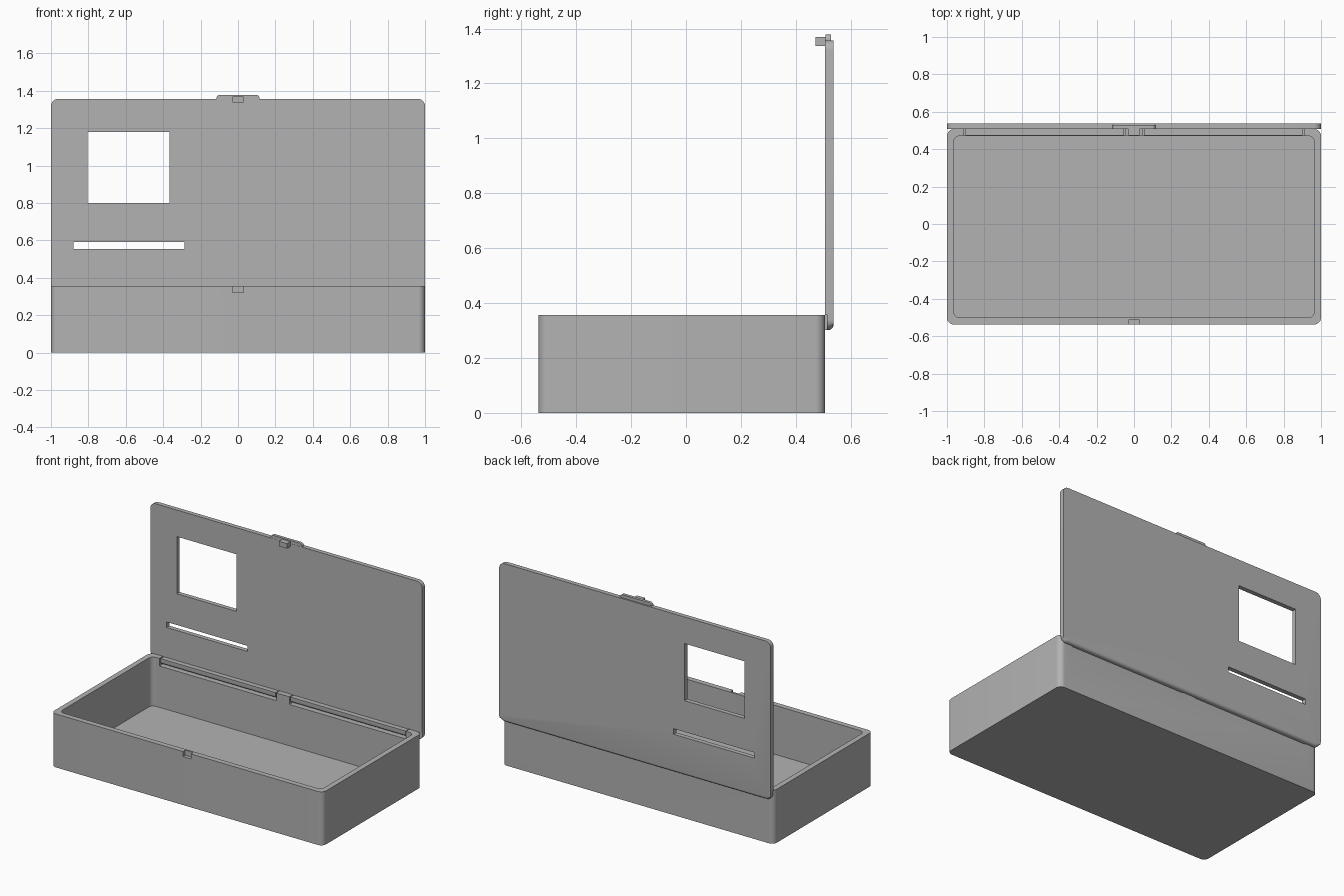
import bpy, bmesh, math
from mathutils import Matrix

cube = bpy.data.objects.get("Cube")
if cube:
    bpy.data.objects.remove(cube, do_unlink=True)

grey = bpy.data.materials.new("plain grey")
grey.use_nodes = True
grey.diffuse_color = (0.45, 0.45, 0.45, 1)
grey.node_tree.nodes["Principled BSDF"].inputs["Base Color"].default_value = (0.45, 0.45, 0.45, 1)

HW, HD = 1.0, 0.537               # half width, half depth
BACK, RIM = 0.507, 0.356          # back face and rim of the tray
WALL = 0.036
LID_LOW, LID_HIGH = 0.302, 1.357
UPRIGHT = Matrix.Rotation(math.radians(90), 4, 'X')


def slab(name, u, v, w, radius=0.0, upright=False):
    """Rounded rectangle u by v, extruded over w; upright maps (u, v, w) to (x, z, y)."""
    bm = bmesh.new()
    points = []
    corners = [(u[1], v[1], 0), (u[0], v[1], 90), (u[0], v[0], 180), (u[1], v[0], 270)]
    for cu, cv, start in corners:
        su = 1 if cu == u[1] else -1
        sv = 1 if cv == v[1] else -1
        steps = 8 if radius else 0
        for i in range(steps + 1):
            a = math.radians(start + 90 * i / max(steps, 1))
            points.append((cu - su * radius + radius * math.cos(a) if radius else cu,
                           cv - sv * radius + radius * math.sin(a) if radius else cv))
    low, high = (-w[1], -w[0]) if upright else w
    face = bm.faces.new([bm.verts.new((p, q, low)) for p, q in points])
    made = bmesh.ops.extrude_face_region(bm, geom=[face])
    top = [g for g in made["geom"] if isinstance(g, bmesh.types.BMVert)]
    bmesh.ops.translate(bm, verts=top, vec=(0, 0, high - low))
    if upright:
        bm.transform(UPRIGHT)
    bmesh.ops.recalc_face_normals(bm, faces=bm.faces)
    mesh = bpy.data.meshes.new(name)
    bm.to_mesh(mesh)
    bm.free()
    mesh.materials.append(grey)
    obj = bpy.data.objects.new(name, mesh)
    bpy.context.collection.objects.link(obj)
    return obj


def combine(target, tool, operation='DIFFERENCE'):
    tool.hide_render = True
    mod = target.modifiers.new("combine", 'BOOLEAN')
    mod.object, mod.operation, mod.solver = tool, operation, 'EXACT'
    bpy.context.view_layer.objects.active = target
    bpy.ops.object.modifier_apply(modifier=mod.name)
    bpy.data.objects.remove(tool, do_unlink=True)


def smooth(obj):
    bpy.ops.object.select_all(action='DESELECT')
    obj.select_set(True)
    bpy.context.view_layer.objects.active = obj
    bpy.ops.object.shade_smooth_by_angle(angle=math.radians(30))


# Tray with hollow inside
tray = slab("tray", (-HW, HW), (-HD, BACK), (0, RIM), 0.036)
combine(tray, slab("hollow", (-HW + WALL, HW - WALL), (-HD + WALL, BACK - WALL), (0.03, 0.5), 0.034))

# Catch notch in the front wall
combine(tray, slab("catch_notch", (-0.03, 0.03), (-0.6, -0.513), (0.322, 0.5)))

# Hinge gaps in the back wall, leaving a post at the centre and the ends
for side in (-1, 1):
    span = sorted((side * 0.048, side * 0.908))
    combine(tray, slab("hinge_gap", span, (BACK - WALL - 0.02, 0.6), (0.305, 0.5)))
smooth(tray)

# Upright lid with a rounded lower back edge
lid = slab("lid", (-HW, HW), (LID_LOW, LID_HIGH), (BACK, HD), 0.038, upright=True)
bm = bmesh.new()
bm.from_mesh(lid.data)
low_edges = [e for e in bm.edges if all(v.co.y > HD - 0.001 and v.co.z < LID_LOW + 0.02 for v in e.verts)]
bmesh.ops.bevel(bm, geom=low_edges, offset=0.018, segments=6, profile=0.5, affect='EDGES')
bm.to_mesh(lid.data)
bm.free()

# Window and slit
combine(lid, slab("window", (-0.805, -0.365), (0.8, 1.18), (0.4, 0.6), upright=True))
combine(lid, slab("slit", (-0.88, -0.285), (0.555, 0.592), (0.4, 0.6), upright=True))

# Clearance behind the hinge posts
for span in ((-1.1, -0.903), (-0.053, 0.053), (0.903, 1.1)):
    combine(lid, slab("clearance", span, (0.2, RIM + 0.003), (0.4, 0.513), upright=True))

# Finger tab on the top edge
combine(lid, slab("tab", (-0.115, 0.115), (1.31, 1.378), (BACK + 0.001, 0.528), 0.018, upright=True), 'UNION')
smooth(lid)

# Catch block that fits the notch
slab("catch_block", (-0.03, 0.03), (1.337, 1.37), (0.472, BACK + 0.004), upright=True)

# Hinge bars filling the gaps
for label, side in (("right", -1), ("left", 1)):
    span = sorted((side * 0.054, side * 0.902))
    bar = slab(label + "_hinge_bar", span, (0.474, BACK + 0.005), (0.318, RIM - 0.001))
    bm = bmesh.new()
    bm.from_mesh(bar.data)
    edges = [e for e in bm.edges if all(v.co.y < 0.48 and v.co.z < 0.33 for v in e.verts)]
    bmesh.ops.bevel(bm, geom=edges, offset=0.016, segments=5, profile=0.5, affect='EDGES')
    bm.to_mesh(bar.data)
    bm.free()
    smooth(bar)
